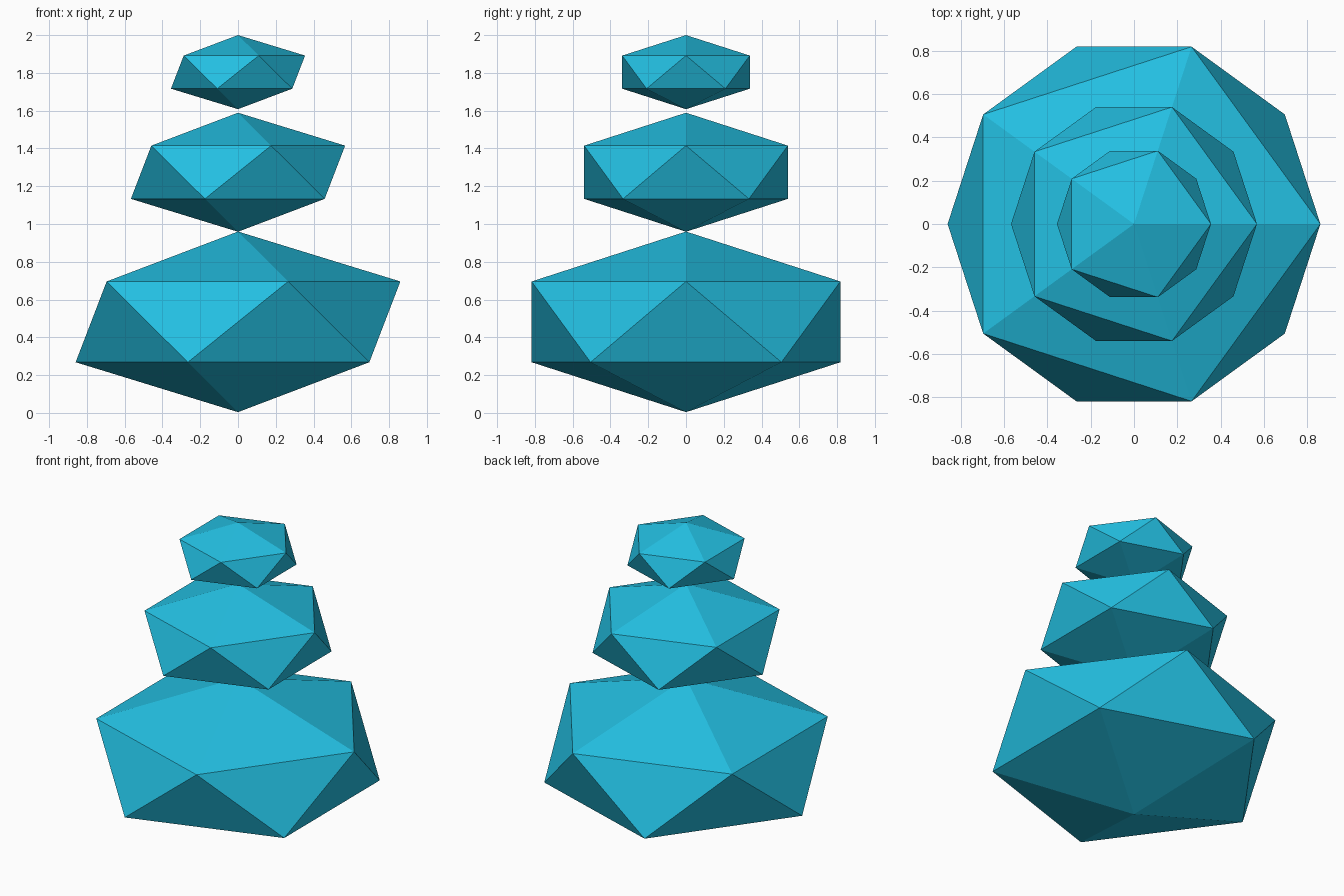
import bpy

if "Cube" in bpy.data.objects:
    bpy.data.objects.remove(bpy.data.objects["Cube"])

# Shared cyan material
cyan = bpy.data.materials.new("cyan")
cyan.diffuse_color = (0.017, 0.53, 0.77, 1.0)
cyan.use_nodes = True
cyan.node_tree.nodes["Principled BSDF"].inputs["Base Color"].default_value = cyan.diffuse_color


def boulder(name, radius, half_height, z):
    """Flattened, flat-shaded icosahedron centred on the stack axis."""
    bpy.ops.mesh.primitive_ico_sphere_add(subdivisions=1, radius=1, location=(0, 0, z))
    ob = bpy.context.object
    ob.name = name
    ob.scale = (radius, radius, half_height)
    bpy.ops.object.transform_apply(location=False, rotation=False, scale=True)
    bpy.ops.object.shade_flat()
    ob.data.materials.append(cyan)
    return ob


# Three stacked stones: large, medium, small
boulder("bottom_stone", 0.961, 0.478, 0.482)
boulder("middle_stone", 0.634, 0.315, 1.274)
boulder("top_stone", 0.397, 0.196, 1.804)
